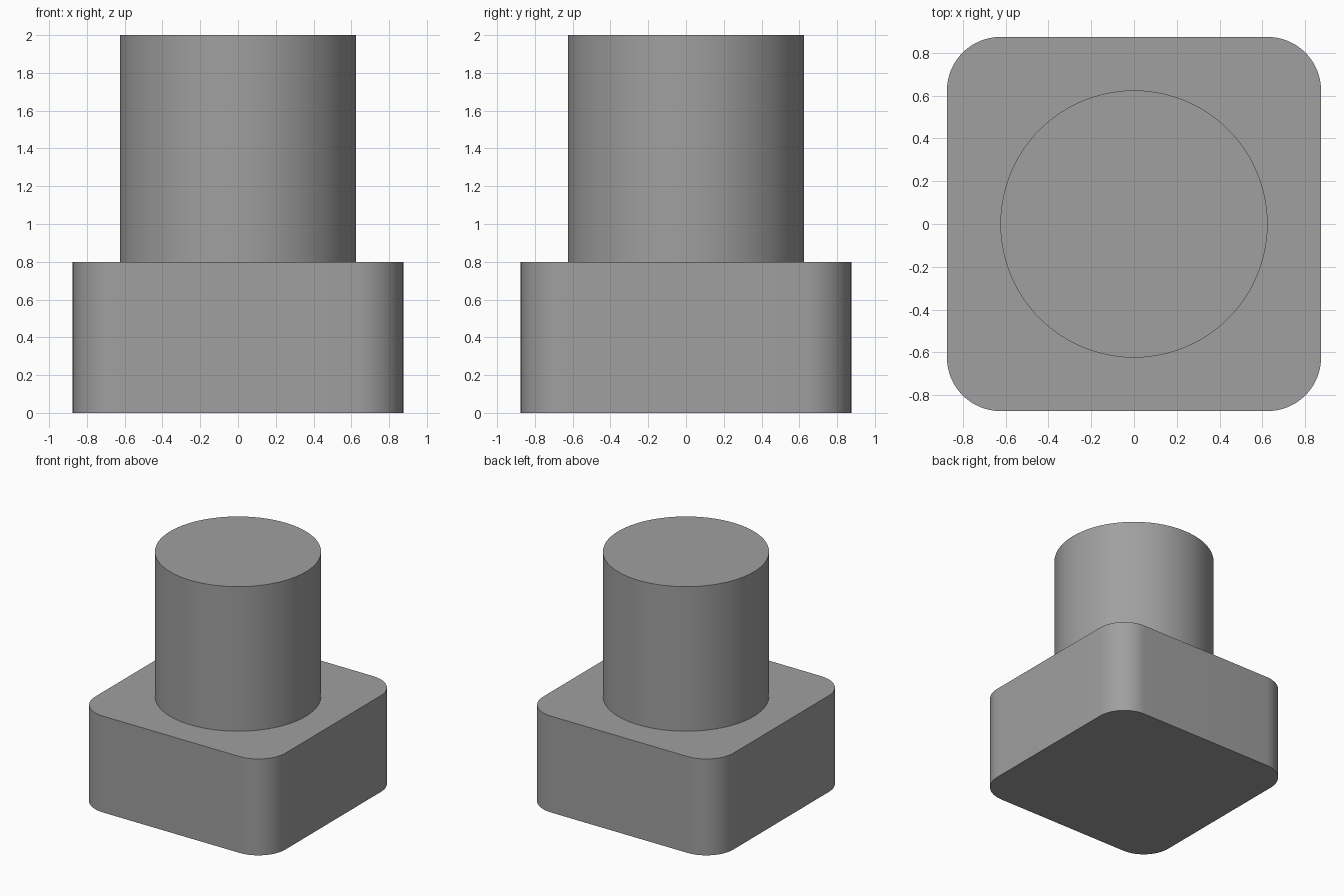
import bpy
import bmesh
import math

if "Cube" in bpy.data.objects:
    bpy.data.objects.remove(bpy.data.objects["Cube"])

grey = bpy.data.materials.new("mid_grey")
grey.diffuse_color = (0.35, 0.35, 0.35, 1.0)
grey.use_nodes = True
grey.node_tree.nodes["Principled BSDF"].inputs["Base Color"].default_value = grey.diffuse_color


def rounded_outline(half, radius, steps):
    """Square outline with rounded corners; half == radius gives a circle."""
    c = half - radius
    points = []
    for i, (sx, sy) in enumerate([(1, 1), (-1, 1), (-1, -1), (1, -1)]):
        # a full circle shares the end point of each quarter with the next one
        count = steps + 1 if c > 0 else steps
        for k in range(count):
            a = math.pi / 2 * (i + k / steps)
            points.append((sx * c + radius * math.cos(a),
                           sy * c + radius * math.sin(a)))
    return points


def extrude_outline(name, outline, z0, z1, bottom=True):
    """Upright solid from an outline, with smooth sides and sharp rims."""
    bm = bmesh.new()
    low = [bm.verts.new((x, y, z0)) for x, y in outline]
    high = [bm.verts.new((x, y, z1)) for x, y in outline]
    n = len(outline)
    for i in range(n):
        j = (i + 1) % n
        bm.faces.new((low[i], low[j], high[j], high[i]))
    bm.faces.new(high)
    if bottom:
        bm.faces.new(low[::-1])
    mesh = bpy.data.meshes.new(name)
    bm.to_mesh(mesh)
    bm.free()
    mesh.materials.append(grey)
    obj = bpy.data.objects.new(name, mesh)
    bpy.context.collection.objects.link(obj)
    bpy.ops.object.select_all(action='DESELECT')
    obj.select_set(True)
    bpy.context.view_layer.objects.active = obj
    bpy.ops.object.shade_smooth_by_angle(angle=math.radians(30))
    return obj


# Square base block with rounded vertical corners
extrude_outline("base_block", rounded_outline(0.875, 0.25, 16), 0.0, 0.8)

# Round post standing on the base, open where it meets the block
extrude_outline("round_post", rounded_outline(0.625, 0.625, 24), 0.8, 2.0, bottom=False)
